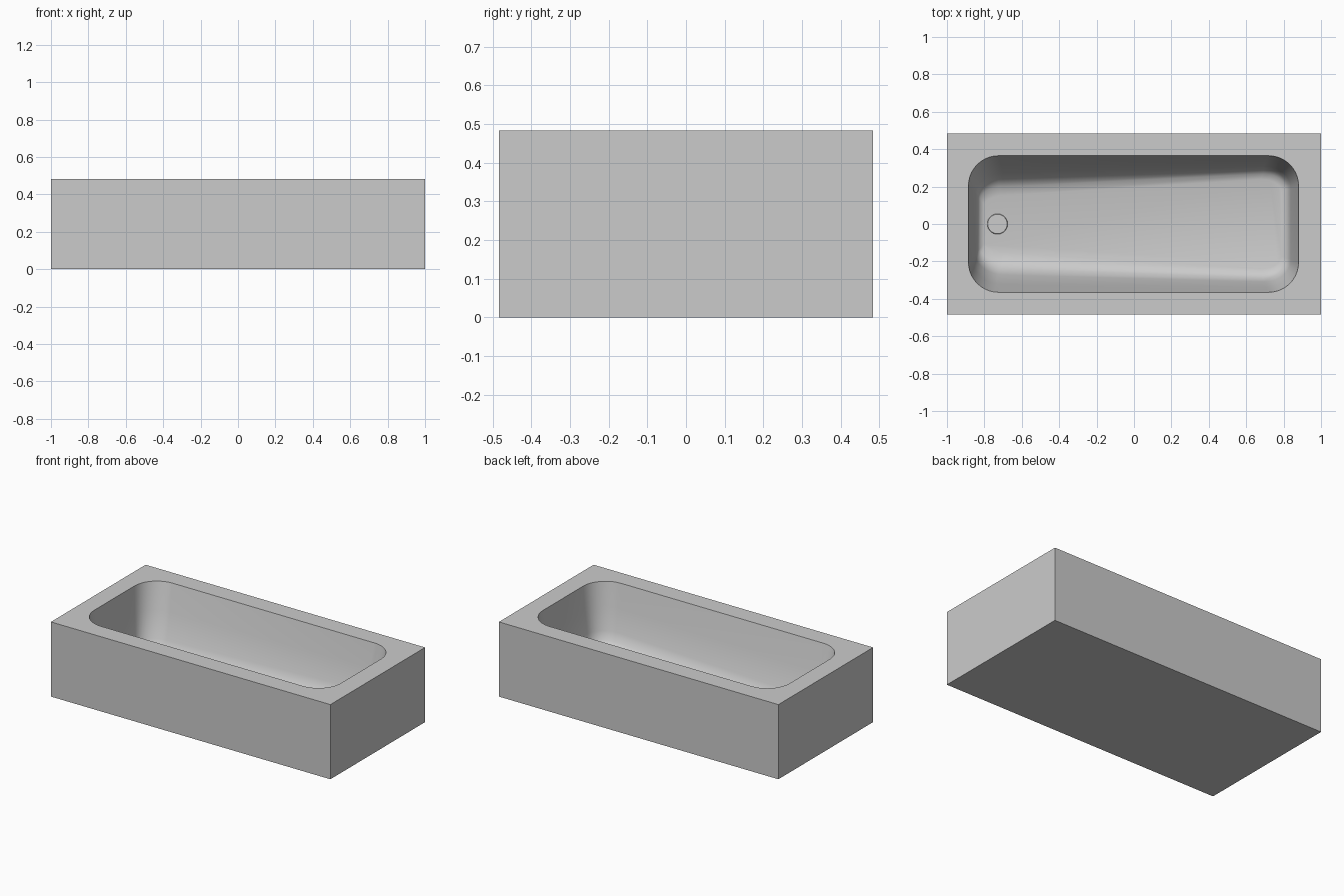
import bpy, bmesh, math

if "Cube" in bpy.data.objects:
    bpy.data.objects.remove(bpy.data.objects["Cube"])

LENGTH, WIDTH, HEIGHT = 2.0, 0.968, 0.483
X0, X1, HALF_Y = -0.885, 0.88, 0.365   # basin opening


def add_object(name, bm):
    bmesh.ops.recalc_face_normals(bm, faces=bm.faces)
    mesh = bpy.data.meshes.new(name)
    bm.to_mesh(mesh)
    bm.free()
    ob = bpy.data.objects.new(name, mesh)
    bpy.context.collection.objects.link(ob)
    return ob


def floor_z(x):
    return 0.085 + 0.03 * x


def basin_ring(bm, inset_x, t, depth, radius, steps=10):
    """Rounded outline, tapering in width towards the drain end."""
    a, b = X0 + inset_x, X1 - inset_x * 1.1
    verts = []
    corners = [(b, 1, 0), (a, 1, 90), (a, -1, 180), (b, -1, 270)]
    for x_edge, sy, start in corners:
        cx = x_edge - radius if x_edge == b else x_edge + radius
        cy = sy * (HALF_Y - radius)
        for i in range(steps + 1):
            ang = math.radians(start + 90 * i / steps)
            x, y = cx + radius * math.cos(ang), cy + radius * math.sin(ang)
            k = (x - X0) / (X1 - X0)
            y *= 1 - t * (0.165 * (1 - k) + 0.085 * k) / HALF_Y
            z = HEIGHT - depth * (HEIGHT - floor_z(x))
            verts.append(bm.verts.new((x, y, z)))
    return verts


def loop_edges(bm, verts):
    out = []
    for i, v in enumerate(verts):
        w = verts[(i + 1) % len(verts)]
        out.append(bm.edges.get((v, w)) or bm.edges.new((v, w)))
    return out


def skin(bm, lower, upper):
    n = len(lower)
    for i in range(n):
        j = (i + 1) % n
        bm.faces.new((lower[i], lower[j], upper[j], upper[i]))


bm = bmesh.new()

# Outer box: sides and underside
rect = [(-1, -1), (1, -1), (1, 1), (-1, 1)]
base, top = [[bm.verts.new((sx * LENGTH / 2, sy * WIDTH / 2, z)) for sx, sy in rect]
             for z in (0, HEIGHT)]
skin(bm, base, top)
bm.faces.new(base)

# Basin: inset in x, side slope, depth fraction, corner radius
levels = [(0, 0, 0, 0.16), (0.018, 0.28, 0.4, 0.155), (0.038, 0.6, 0.78, 0.145),
          (0.048, 0.82, 0.92, 0.135), (0.062, 1.05, 0.975, 0.12),
          (0.085, 1.35, 1.0, 0.11)]
rings = [basin_ring(bm, *lv) for lv in levels]
for upper, lower in zip(rings, rings[1:]):
    skin(bm, upper, lower)
bm.faces.new(rings[-1])

# Flat deck around the opening
bmesh.ops.triangle_fill(bm, use_beauty=True, use_dissolve=False,
                        edges=loop_edges(bm, top) + loop_edges(bm, rings[0]))
tub = add_object("bathtub", bm)

# Drain cover
bm = bmesh.new()
bmesh.ops.create_cone(bm, cap_ends=True, segments=32, radius1=0.055,
                      radius2=0.052, depth=0.008)
drain = add_object("drain_cover", bm)
drain.location = (-0.73, 0, floor_z(-0.73) + 0.003)
drain.rotation_euler.y = -math.atan(0.03)

# Smooth basin with crisp rim and box edges
for ob in (tub, drain):
    bpy.ops.object.select_all(action='DESELECT')
    ob.select_set(True)
    bpy.context.view_layer.objects.active = ob
    bpy.ops.object.shade_smooth_by_angle(angle=math.radians(40))
